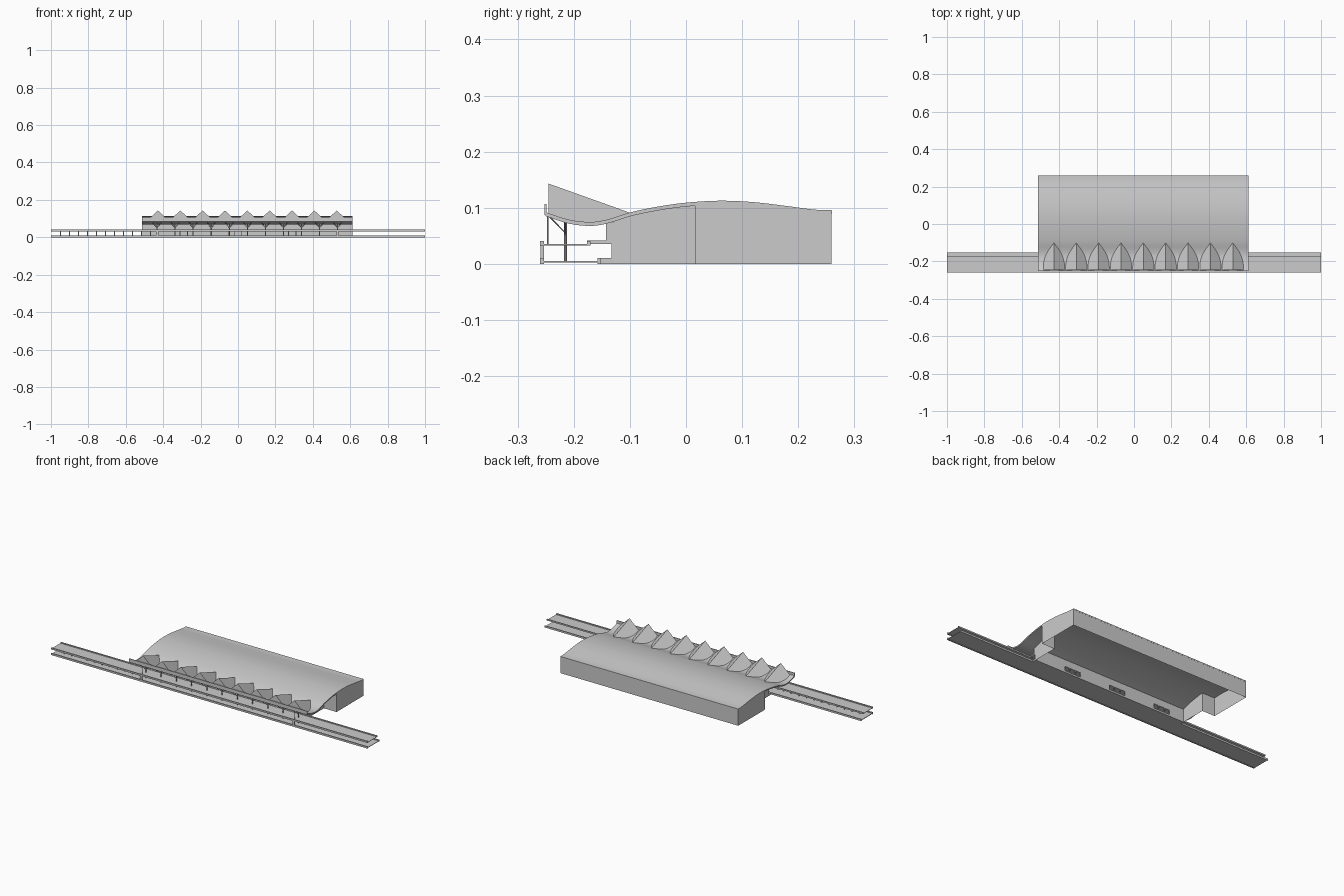
import bpy, bmesh, math
from mathutils import Vector

if "Cube" in bpy.data.objects:
    bpy.data.objects.remove(bpy.data.objects["Cube"])

X0, X1 = -0.512, 0.612          # terminal ends
CX = (X0 + X1) / 2
ROOF = [(-.25, .092), (-.21, .079), (-.17, .0745), (-.14, .079), (-.10, .0915), (-.05, .102),
        (0, .109), (.06, .1125), (.12, .110), (.18, .103), (.23, .0965), (.26, .0955)]
THICK = .007


def roof_z(y):
    """Smooth curve through the roof profile points."""
    n = len(ROOF)
    i = 0
    while i < n - 2 and y > ROOF[i + 1][0]:
        i += 1

    def slope(k):
        a, b = ROOF[max(k - 1, 0)], ROOF[min(k + 1, n - 1)]
        return (b[1] - a[1]) / (b[0] - a[0])
    (ya, za), (yb, zb) = ROOF[i], ROOF[i + 1]
    h = yb - ya
    t = (y - ya) / h
    return ((2*t**3 - 3*t**2 + 1) * za + (t**3 - 2*t**2 + t) * h * slope(i)
            + (3*t**2 - 2*t**3) * zb + (t**3 - t**2) * h * slope(i + 1))


def steps(a, b, n):
    return [a + (b - a) * i / n for i in range(n + 1)]


def make(name, verts, faces, smooth=False):
    me = bpy.data.meshes.new(name)
    me.from_pydata(verts, [], faces)
    bm = bmesh.new()
    bm.from_mesh(me)
    bmesh.ops.recalc_face_normals(bm, faces=bm.faces)
    bm.to_mesh(me)
    bm.free()
    ob = bpy.data.objects.new(name, me)
    bpy.context.collection.objects.link(ob)
    if smooth:
        bpy.context.view_layer.objects.active = ob
        ob.select_set(True)
        bpy.ops.object.shade_smooth_by_angle(angle=math.radians(30))
        ob.select_set(False)
    return ob


def box(name, x0, x1, y0, y1, z0, z1):
    v = [(x, y, z) for x in (x0, x1) for y in (y0, y1) for z in (z0, z1)]
    f = [(0, 1, 3, 2), (4, 6, 7, 5), (0, 4, 5, 1), (2, 3, 7, 6), (0, 2, 6, 4), (1, 5, 7, 3)]
    return make(name, v, f)


def extrude_x(name, profile, x0, x1, smooth=False):
    n = len(profile)
    v = [(x, y, z) for x in (x0, x1) for y, z in profile]
    f = [(i, (i + 1) % n, n + (i + 1) % n, n + i) for i in range(n)]
    f += [tuple(range(n)), tuple(range(n, 2 * n))]
    return make(name, v, f, smooth)


def rod(name, a, b, r, sides=8):
    a, b = Vector(a), Vector(b)
    bpy.ops.mesh.primitive_cylinder_add(vertices=sides, radius=r, depth=(b - a).length,
                                        location=(a + b) / 2)
    ob = bpy.context.object
    ob.name = name
    ob.rotation_euler = (b - a).to_track_quat('Z', 'Y').to_euler()
    ob.select_set(False)


# wavy roof
ys = steps(-.25, .26, 48)
extrude_x("wave_roof", [(y, roof_z(y)) for y in ys] + [(y, roof_z(y) - THICK) for y in reversed(ys)],
          X0, X1, True)
box("roof_fascia", X0, X1, -.2525, -.2485, .087, .107)


# walls that rise to the roof: plan outline, subdivided, open underneath
def wall(name, a, b):
    n = 16 if abs(a[1] - b[1]) > .01 else 1
    pts = [tuple(Vector(a).lerp(Vector(b), i / n)) for i in range(n + 1)]
    v = [(x, y, 0) for x, y in pts] + [(x, y, roof_z(y) - THICK + .001) for x, y in pts]
    make(name, v, [(i, i + 1, n + 2 + i, n + 1 + i) for i in range(n)])


INSET = .08
for label, xe, s in (("left", X0, 1), ("right", X1, -1)):
    wall(label + "_rear_wall", (xe, .2595), (xe, .016))
    wall(label + "_step_wall", (xe, .016), (xe + s * INSET, .016))
    wall(label + "_front_side_wall", (xe + s * INSET, .016), (xe + s * INSET, -.13))
wall("back_wall", (X0, .2595), (X1, .2595))

# front wall: solid upper storey, lower storey with three glazed entrances
FX0, FX1 = X0 + INSET, X1 - INSET
box("upper_front_wall", FX0, FX1, -.143, -.130, .040, roof_z(-.143) - THICK + .002)
edges = [FX0]
for c in (-.29, 0, .29):
    edges += [c - .05, c + .05]
    for k in (-.02, .02):
        box("entrance_mullion", c + k - .002, c + k + .002, -.133, -.130, .01, .035)
edges.append(FX1)
for a, b in zip(edges[::2], edges[1::2]):
    box("lower_front_wall", a, b, -.133, -.130, 0, .036)

# nine ridge skylights, tent planes trimmed along the roof curve
for k in range(9):
    cx = CX + (k - 4) * .1195
    sy = steps(-.245, -.101, 20)
    v, f = [], []
    for y in sy:
        t = (y + .245) / .144
        ridge = .143 + (.0915 - .143) * t
        base = roof_z(y) - .001
        w = max(ridge - base, 0) * 1.08
        v += [(cx - w, y, base), (cx, y, ridge), (cx + w, y, base)]
    for i in range(20):
        j = 3 * i
        f += [(j, j + 1, j + 4, j + 3), (j + 1, j + 2, j + 5, j + 4)]
    f.append((0, 2, 1))
    make("ridge_skylight", v, f, True)

# lower road with walkway
box("lower_road", -1, 1, -.26, -.155, .002, .005)
box("lower_road_edge", -1, 1, -.26, -.253, 0, .010)
box("lower_walkway", -1, 1, -.158, -.152, 0, .010)
box("lower_entrance_walkway", FX0, FX1, -.158, -.130, 0, .010)

# elevated road with parapets
box("upper_road", -1, 1, -.26, -.170, .033, .0355)
box("upper_road_parapet", -1, 1, -.26, -.253, .032, .041)
box("upper_road_kerb", -1, 1, -.176, -.170, .033, .041)
box("upper_entrance_walkway", FX0, FX1, -.176, -.130, .035, .042)

# deck supports along the left approach
for i in range(11):
    x = -.948 + i * .048
    box("deck_post", x - .0025, x + .0025, -.217, -.212, .004, .034)

# branching roof columns
for i in range(11):
    x = CX + (i - 5) * .0965
    top = roof_z(-.215) - THICK + .002
    rod("roof_column", (x, -.215, .004), (x, -.215, top), .0027)
    for s in (-1, 1):
        rod("column_branch", (x, -.215, .050), (x + s * .024, -.215, top), .0016, 6)
        rod("column_brace", (x, -.215, .055), (x + s * .028, -.247, .088), .0013, 6)

# slim posts under the fascia
for x in (FX0, FX1):
    rod("front_post", (x, -.2465, .034), (x, -.2465, .09), .0013, 6)
    box("end_pier", x - .006, x + .006, -.259, -.253, .002, .035)
